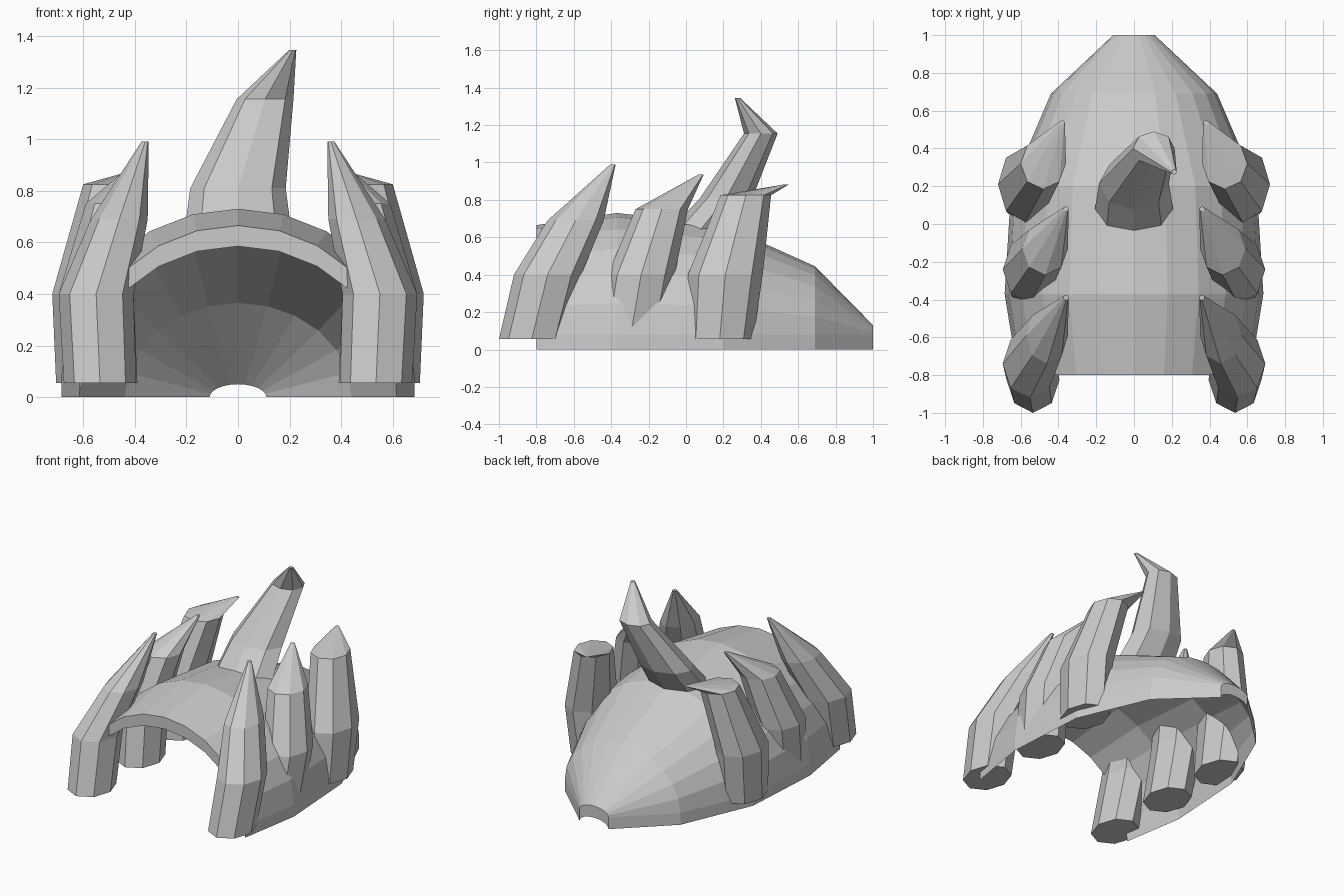
import bpy, bmesh
from math import sin, cos, pi

cube = bpy.data.objects.get("Cube")
if cube:
    bpy.data.objects.remove(cube, do_unlink=True)

# One plain grey for everything
grey = bpy.data.materials.new("stone_grey")
grey.use_nodes = True
colour = (0.6, 0.6, 0.6, 1)
grey.diffuse_color = colour
grey.node_tree.nodes["Principled BSDF"].inputs["Base Color"].default_value = colour


def loft(name, rings):
    """Skin closed rings of points into a solid with capped ends."""
    bm = bmesh.new()
    loops = [[bm.verts.new(p) for p in ring] for ring in rings]
    n = len(loops[0])
    for a, b in zip(loops, loops[1:]):
        for i in range(n):
            j = (i + 1) % n
            bm.faces.new((a[i], a[j], b[j], b[i]))
    bm.faces.new(loops[0])
    bm.faces.new(loops[-1])
    bmesh.ops.recalc_face_normals(bm, faces=bm.faces)
    # End caps of the shell are concave arches
    bmesh.ops.triangulate(bm, faces=[f for f in bm.faces if len(f.verts) > 8])
    mesh = bpy.data.meshes.new(name)
    bm.to_mesh(mesh)
    bm.free()
    mesh.materials.append(grey)
    obj = bpy.data.objects.new(name, mesh)
    bpy.context.collection.objects.link(obj)
    return obj


def arch(y, half_width, height, segments=12, thickness=0.08):
    """Arched band: the lower curve repeated a constant height above."""
    curve = [(half_width * cos(pi * i / segments), y, height * sin(pi * i / segments))
             for i in range(segments + 1)]
    return curve + [(x, y, z + thickness) for x, y, z in reversed(curve)]


def octagon(x, y, z, rx, ry):
    return [(x + rx * sin(pi * i / 4), y - ry * cos(pi * i / 4), z) for i in range(8)]


def spike(name, rings, mirrored=True):
    obj = loft(name, [octagon(*r) for r in rings])
    if mirrored:
        obj.modifiers.new("Mirror", 'MIRROR').use_axis[0] = True
    return obj


# Domed shell: y, half width, inner height
shell = loft("shell", [arch(*s) for s in (
    (-0.8, 0.615, 0.585), (-0.37, 0.685, 0.65), (0.2, 0.65, 0.585),
    (0.69, 0.44, 0.365), (1.0, 0.11, 0.05))])

# Side spikes, base to tip: centre x, y, z and radii
spike("front_spikes", (
    (0.535, -0.825, 0.055, 0.14, 0.175), (0.55, -0.74, 0.4, 0.145, 0.18),
    (0.46, -0.59, 0.69, 0.11, 0.15), (0.36, -0.39, 0.99, 0.014, 0.014)))
spike("middle_spikes", (
    (0.53, -0.3, 0.055, 0.14, 0.175), (0.55, -0.24, 0.4, 0.145, 0.18),
    (0.47, -0.13, 0.75, 0.12, 0.14), (0.36, 0.08, 0.935, 0.014, 0.014)))
spike("rear_spikes", (
    (0.56, 0.18, 0.055, 0.145, 0.18), (0.575, 0.21, 0.4, 0.145, 0.2),
    (0.48, 0.32, 0.825, 0.12, 0.135), (0.38, 0.535, 0.882, 0.014, 0.014)))

# Tall crooked horn on the back
spike("back_horn", (
    (0, 0.06, 0.62, 0.21, 0.16), (0, 0.215, 0.81, 0.185, 0.14),
    (0.105, 0.4, 1.155, 0.11, 0.09), (0.212, 0.275, 1.345, 0.014, 0.014)), mirrored=False)
